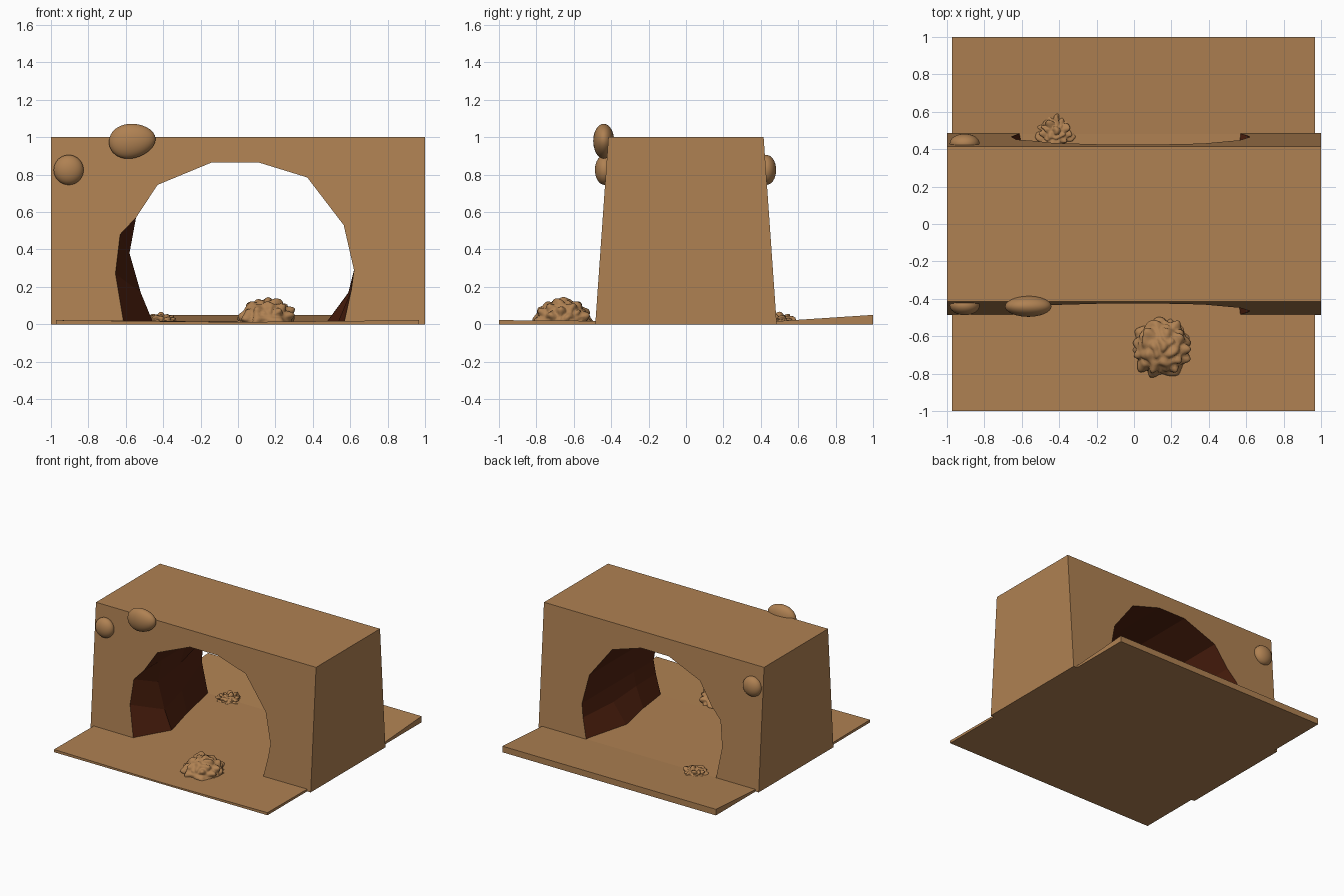
import bpy, bmesh, math
from mathutils import Vector, Matrix, noise

if "Cube" in bpy.data.objects:
    bpy.data.objects.remove(bpy.data.objects["Cube"])


def material(name, col):
    m = bpy.data.materials.new(name)
    m.diffuse_color = (*col, 1)
    m.use_nodes = True
    m.node_tree.nodes["Principled BSDF"].inputs["Base Color"].default_value = m.diffuse_color
    return m


SAND = material("sandstone tan", (0.43, 0.22, 0.085))
DARK = material("tunnel dark brown", (0.085, 0.016, 0.005))


def finish(name, bm, mats, smooth=False):
    bmesh.ops.recalc_face_normals(bm, faces=bm.faces[:])
    for f in bm.faces:
        f.smooth = smooth
    me = bpy.data.meshes.new(name)
    bm.to_mesh(me)
    bm.free()
    for m in mats:
        me.materials.append(m)
    ob = bpy.data.objects.new(name, me)
    bpy.context.collection.objects.link(ob)
    return ob


# Tunnel outline at the mouths and at two narrower rings inside
MOUTH = [(-.61, 0), (-.655, .27), (-.63, .48), (-.545, .57), (-.43, .745), (-.14, .865),
         (.11, .865), (.37, .785), (.565, .53), (.62, .29), (.605, .18), (.565, 0)]
RING_A = [(-.45, 0), (-.52, .17), (-.58, .38)] + MOUTH[3:10] + [(.6, .18), (.53, 0)]
RING_B = [(-.53, 0), (-.58, .19), (-.60, .40)] + MOUTH[3:10] + [(.59, .17), (.465, 0)]


def wall_y(z):
    return 0.485 - 0.07 * z


# Rock block with sloping walls and an arched tunnel
bm = bmesh.new()
rings = []
for prof, y in ((MOUTH, None), (RING_A, -.21), (RING_B, .10), (MOUTH, 1)):
    rings.append([bm.verts.new((x, -wall_y(z) if y is None else wall_y(z) if y == 1 else y, z))
                  for x, z in prof])
corners = []
for s in (-1, 1):
    corners.append([bm.verts.new((x, s * wall_y(z), z))
                    for x, z in ((1, 0), (1, 1), (-1, 1), (-1, 0))])
for ring, c in ((rings[0], corners[0]), (rings[3], corners[1])):
    bm.faces.new(ring + c)
for i in range(3):
    bm.faces.new((corners[0][i], corners[0][i + 1], corners[1][i + 1], corners[1][i]))
bm.faces.new([corners[0][3]] + [r[0] for r in rings] + [corners[1][3]])
bm.faces.new([corners[0][0]] + [r[-1] for r in rings] + [corners[1][0]])
for a, b in zip(rings, rings[1:]):
    for i in range(len(a) - 1):
        f = bm.faces.new((a[i], a[i + 1], b[i + 1], b[i]))
        f.material_index = 1
finish("tunnel_block", bm, [SAND, DARK])

# Thin ground slab, rising towards the back
bm = bmesh.new()
xs = (-.972, 0, .968)
rows = ((-1, .022, .012), (-.48, .018, .014), (.48, .016, .016), (1, .05, .05))
top = [[bm.verts.new((x, y, mid if x == 0 else side)) for x in xs] for y, side, mid in rows]
low = [[bm.verts.new((x, y, 0)) for x in xs] for y, _, _ in rows]
for j in range(3):
    for i in range(2):
        for g in (top, low):
            bm.faces.new((g[j][i], g[j][i + 1], g[j + 1][i + 1], g[j + 1][i]))
    for i in (0, 2):
        bm.faces.new((top[j][i], top[j + 1][i], low[j + 1][i], low[j][i]))
for j in (0, 3):
    for i in range(2):
        bm.faces.new((top[j][i], top[j][i + 1], low[j][i + 1], low[j][i]))
finish("ground_slab", bm, [SAND])


# Smooth pebbles set in the walls
def pebble(name, loc, size, tilt=0, egg=0):
    bm = bmesh.new()
    bmesh.ops.create_uvsphere(bm, u_segments=32, v_segments=20, radius=1)
    for v in bm.verts:
        v.co.z *= 1 + egg * v.co.x
    m = Matrix.Translation(loc) @ Matrix.Rotation(tilt, 4, 'Y') @ Matrix.Diagonal((*size, 1))
    bm.transform(m)
    finish(name, bm, [SAND], True)


pebble("front_pebble", (-.905, -.435, .825), (.08, .052, .08))
pebble("back_pebble", (-.905, .43, .825), (.08, .052, .08))
pebble("ledge_boulder", (-.565, -.44, .98), (.125, .056, .092), math.radians(-8), -.12)


# Lumpy rock piles, cut off at ground level
def lump(name, loc, r, h, seed, rough):
    bm = bmesh.new()
    bmesh.ops.create_icosphere(bm, subdivisions=5, radius=1)
    for v in bm.verts:
        n = noise.noise(v.co * 2.6 + Vector((seed, 3.1, 1.7)))
        d = v.co.normalized() * (1 + rough * (abs(n) - 0.35))
        v.co = Vector((d.x * r, d.y * r, d.z * h)) + Vector(loc)
    bmesh.ops.bisect_plane(bm, geom=bm.verts[:] + bm.edges[:] + bm.faces[:],
                           plane_co=(0, 0, .002), plane_no=(0, 0, 1), clear_inner=True)
    finish(name, bm, [SAND], True)


lump("front_rock_pile", (.15, -.66, .01), .158, .128, 5.3, .35)
lump("back_rock_pile", (-.42, .49, 0), .10, .055, 9.4, .6)
